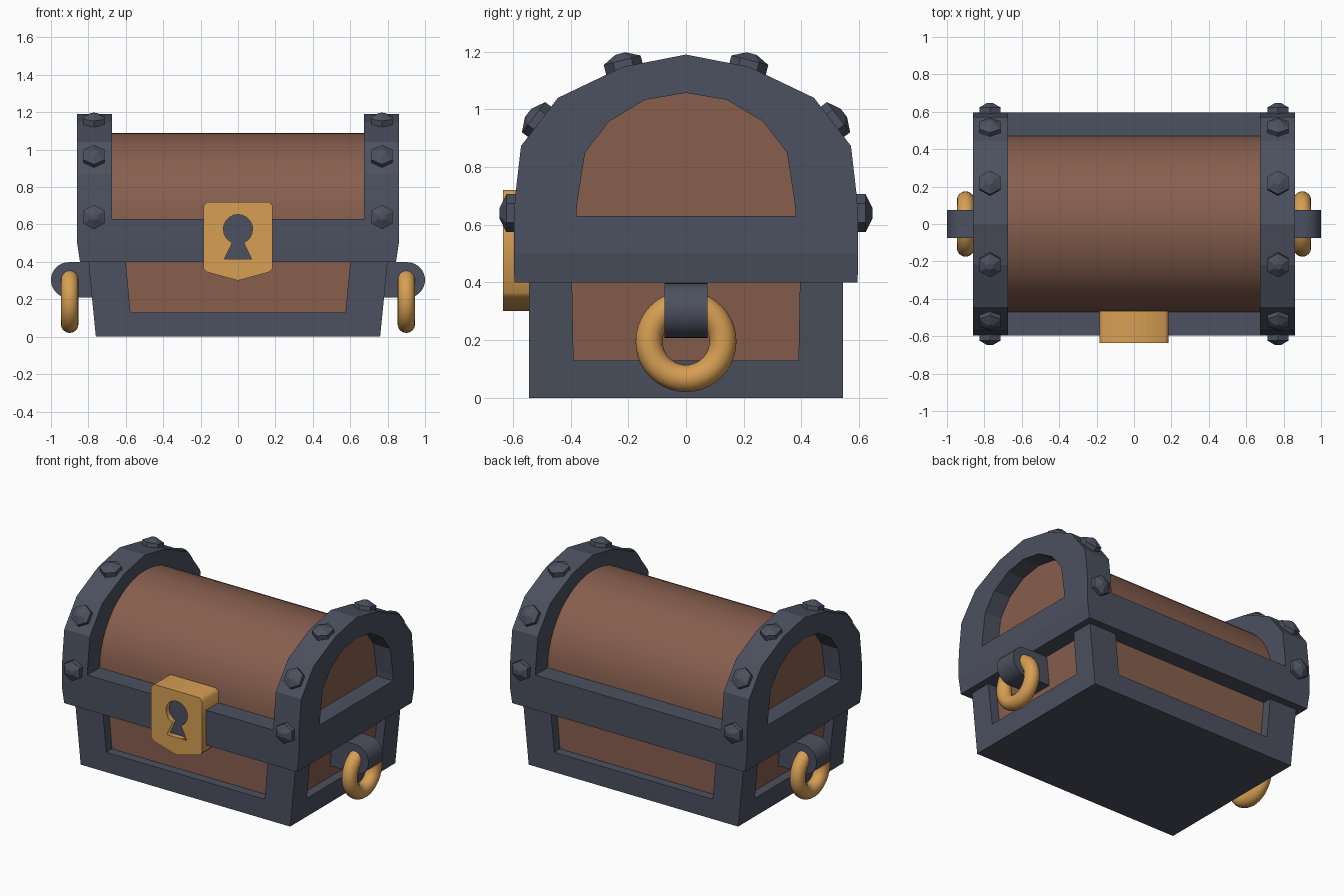
import bpy, bmesh, math
from mathutils import Vector, Matrix

if "Cube" in bpy.data.objects:
    bpy.data.objects.remove(bpy.data.objects["Cube"])


def material(name, rgb):
    m = bpy.data.materials.new(name)
    m.diffuse_color = (*rgb, 1)
    m.use_nodes = True
    m.node_tree.nodes["Principled BSDF"].inputs["Base Color"].default_value = m.diffuse_color
    return m


IRON = material("dark iron", (0.072, 0.082, 0.115))
WOOD = material("brown wood", (0.242, 0.114, 0.076))
GOLD = material("gold", (0.68, 0.345, 0.088))


def finish(name, bm, mat, smooth=None):
    bmesh.ops.recalc_face_normals(bm, faces=bm.faces)
    me = bpy.data.meshes.new(name)
    bm.to_mesh(me)
    bm.free()
    me.materials.append(mat)
    ob = bpy.data.objects.new(name, me)
    bpy.context.collection.objects.link(ob)
    if smooth:
        bpy.ops.object.select_all(action='DESELECT')
        ob.select_set(True)
        bpy.context.view_layer.objects.active = ob
        bpy.ops.object.shade_smooth_by_angle(angle=math.radians(smooth))
    return ob


def loft(name, rings, mat, smooth=None):
    """Join equal-length rings of points and cap both ends."""
    bm = bmesh.new()
    vs = [[bm.verts.new(p) for p in r] for r in rings]
    for a, b in zip(vs, vs[1:]):
        for i in range(len(a)):
            j = (i + 1) % len(a)
            bm.faces.new((a[i], a[j], b[j], b[i]))
    bm.faces.new(vs[0][::-1])
    bm.faces.new(vs[-1])
    return finish(name, bm, mat, smooth)


def rect(z, x0, x1, y0, y1):
    return [(x0, y0, z), (x1, y0, z), (x1, y1, z), (x0, y1, z)]


def box_loft(name, levels, mat):
    return loft(name, [rect(*lv) for lv in levels], mat)


def mirrored(half):
    """Complete a right-hand profile that ends on the centre line."""
    return half + [(-y, z) for y, z in half[-2::-1]]


# Base: wooden core, iron tray and tapered corner posts
box_loft("base_panels", [(0.05, -0.705, 0.705, -0.485, 0.485),
                         (0.41, -0.74, 0.74, -0.485, 0.485)], WOOD)
box_loft("base_tray", [(0, -0.76, 0.76, -0.545, 0.545),
                       (0.13, -0.773, 0.773, -0.545, 0.545)], IRON)
for sx in (-1, 1):
    for sy in (-1, 1):
        box_loft("corner_post", [
            (0.13, sx * 0.575, sx * 0.773, sy * 0.39, sy * 0.545),
            (0.40, sx * 0.60, sx * 0.80, sy * 0.395, sy * 0.545)], IRON)

# Lid belt, narrowing at the bottom of its ends
box_loft("lid_belt", [(0.40, -0.845, 0.845, -0.595, 0.595),
                      (0.50, -0.86, 0.86, -0.597, 0.597),
                      (0.63, -0.86, 0.86, -0.597, 0.597)], IRON)

# Rounded wooden barrel of the lid
arc = [(0.47 * math.cos(math.pi * i / 24), 0.625 + 0.465 * math.sin(math.pi * i / 24))
       for i in range(25)]
loft("lid_barrel", [[(x, y, z) for y, z in arc] for x in (-0.74, 0.74)], WOOD, 30)

# Faceted iron arches at both ends
outer = mirrored([(0.597, 0.63), (0.592, 0.70), (0.572, 0.873), (0.444, 1.04),
                  (0.22, 1.147), (0, 1.19)])
inner = mirrored([(0.38, 0.63), (0.378, 0.67), (0.35, 0.85), (0.268, 0.957),
                  (0.142, 1.033), (0, 1.057)])
for s in (-1, 1):
    bm = bmesh.new()
    rows = [[bm.verts.new((s * x, y, z)) for y, z in prof]
            for prof, x in ((outer, 0.675), (outer, 0.86), (inner, 0.86), (inner, 0.675))]
    for k in range(4):
        a, b = rows[k], rows[(k + 1) % 4]
        for i in range(len(a) - 1):
            bm.faces.new((a[i], a[i + 1], b[i + 1], b[i]))
    finish("lid_arch", bm, IRON)

# Hexagonal bolts around each arch
bolts = [((0.597, 0.64), (1, 0)), ((0.508, 0.957), (0.79, 0.61)),
         ((0.215, 1.145), (0.25, 0.97))]
for sx in (-1, 1):
    for sy in (-1, 1):
        for (y, z), (ny, nz) in bolts:
            n = Vector((0, sy * ny, nz)).normalized()
            u = Vector((1, 0, 0))
            v = n.cross(u)
            c = Vector((sx * 0.77, sy * y, z))
            rings = [[c + n * h + r * (u * math.sin(k * math.pi / 3) + v * math.cos(k * math.pi / 3))
                      for k in range(6)]
                     for r, h in ((0.066, -0.03), (0.066, 0.026), (0.018, 0.05))]
            loft("bolt", rings, IRON)

# Lock plate with a keyhole cut through it
plate = mirrored([(0, 0.30), (0.165, 0.345), (0.185, 0.365), (0.185, 0.70),
                  (0.165, 0.72), (0, 0.72)])[:-1]
a0 = math.radians(-67)
a1 = math.radians(247)
keyhole = [(0.078 * math.cos(a0 + (a1 - a0) * i / 20),
            0.575 + 0.078 * math.sin(a0 + (a1 - a0) * i / 20)) for i in range(21)]
keyhole += [(-0.073, 0.415), (0.073, 0.415)]
cu = bpy.data.curves.new("lock", 'CURVE')
cu.dimensions = '2D'
cu.fill_mode = 'BOTH'
cu.extrude = 0.085
for pts in (plate, keyhole):
    sp = cu.splines.new('POLY')
    sp.points.add(len(pts) - 1)
    for p, (x, z) in zip(sp.points, pts):
        p.co = (x, z, 0, 1)
    sp.use_cyclic_u = True
lock = bpy.data.objects.new("lock", cu)
cu.materials.append(GOLD)
bpy.context.collection.objects.link(lock)
lock.matrix_world = Matrix.Translation((0, -0.55, 0)) @ Matrix.Rotation(math.pi / 2, 4, 'X')
bpy.ops.object.select_all(action='DESELECT')
lock.select_set(True)
bpy.context.view_layer.objects.active = lock
bpy.ops.object.convert(target='MESH')

# Dark back of the keyhole
box_loft("keyhole_back", [(0.40, -0.09, 0.09, -0.60, -0.592),
                          (0.67, -0.09, 0.09, -0.60, -0.592)], IRON)

# Handles: rounded bracket and hanging ring on each end
for s in (-1, 1):
    prof = [(0.70, 0.21)]
    prof += [(0.905 + 0.095 * math.sin(math.pi * i / 16),
              0.303 - 0.095 * math.cos(math.pi * i / 16)) for i in range(17)]
    prof += [(0.70, 0.398)]
    loft("handle_bracket", [[(s * x, y, z) for x, z in prof] for y in (-0.075, 0.075)], IRON, 35)
    bpy.ops.mesh.primitive_torus_add(
        major_radius=0.128, minor_radius=0.047, major_segments=40, minor_segments=16,
        location=(s * 0.90, 0, 0.195), rotation=(0, math.pi / 2, 0))
    ring = bpy.context.object
    ring.name = "handle_ring"
    ring.data.materials.append(GOLD)
    bpy.ops.object.shade_smooth_by_angle(angle=math.radians(60))
